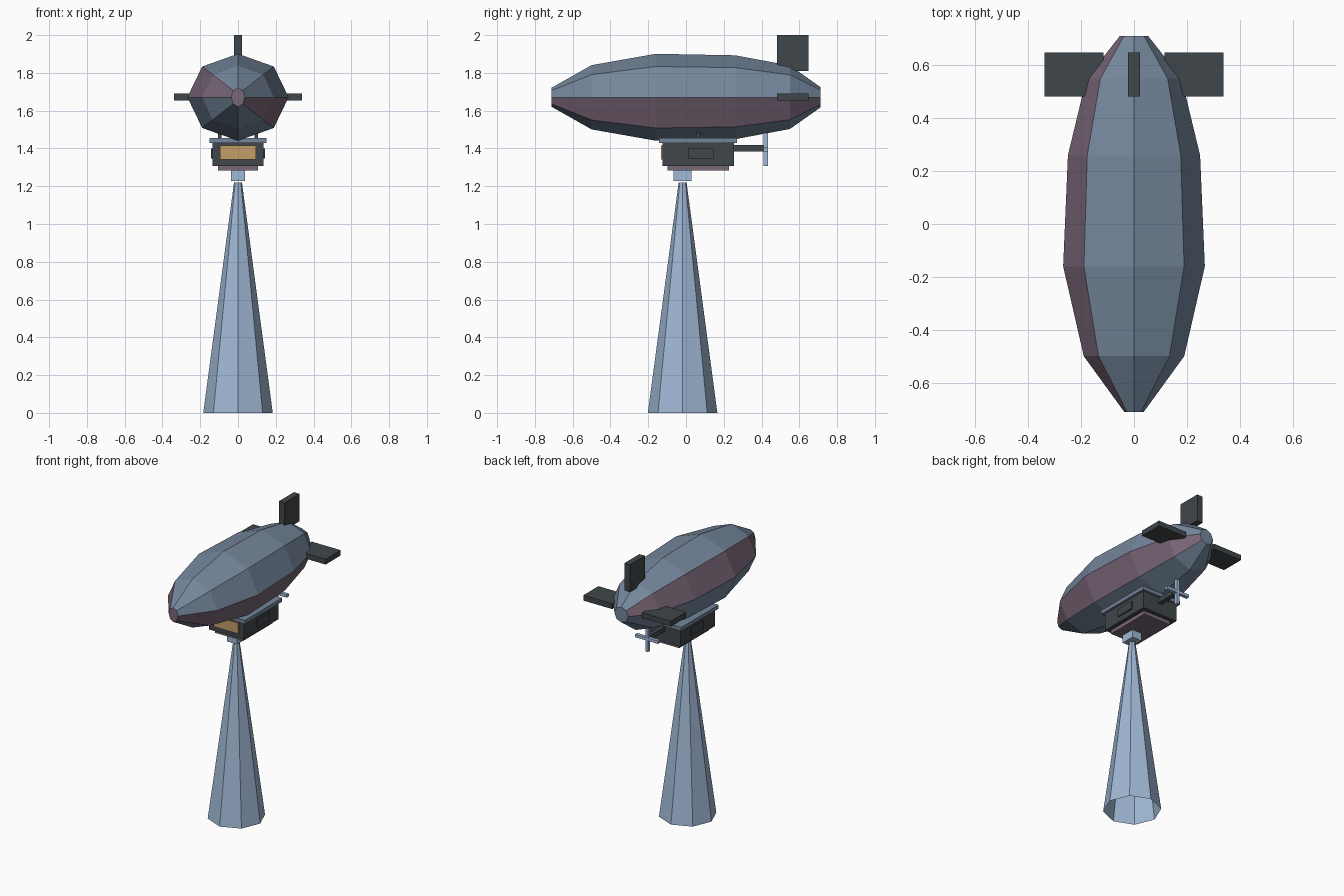
import bpy
import bmesh
from math import cos, sin, tau

cube = bpy.data.objects.get("Cube")
if cube:
    bpy.data.objects.remove(cube, do_unlink=True)


def material(name, rgb):
    mat = bpy.data.materials.new(name)
    mat.use_nodes = True
    color = (*rgb, 1.0)
    mat.diffuse_color = color
    mat.node_tree.nodes["Principled BSDF"].inputs["Base Color"].default_value = color
    return mat


slate = material("slate", (0.175, 0.24, 0.33))
plum = material("plum", (0.195, 0.135, 0.185))
charcoal = material("charcoal", (0.051, 0.061, 0.069))
pale_blue = material("pale blue", (0.35, 0.48, 0.66))
amber = material("amber", (0.56, 0.34, 0.14))


def finish(name, bm, *mats):
    mesh = bpy.data.meshes.new(name)
    bm.to_mesh(mesh)
    bm.free()
    for mat in mats:
        mesh.materials.append(mat)
    obj = bpy.data.objects.new(name, mesh)
    bpy.context.collection.objects.link(obj)
    return obj


def box(name, mat, xs, ys, zs):
    """Box spanning the given ranges on each axis."""
    bm = bmesh.new()
    bmesh.ops.create_cube(bm, size=1)
    for v in bm.verts:
        for axis, (low, high) in enumerate((xs, ys, zs)):
            v.co[axis] = high if v.co[axis] > 0 else low
    return finish(name, bm, mat)


def box_pair(name, mat, xs, ys, zs):
    """Matching boxes on the left (+x) and right (-x)."""
    box("left_" + name, mat, xs, ys, zs)
    box("right_" + name, mat, (-xs[1], -xs[0]), ys, zs)


# Balloon hull: eight-sided rings along y, given as (y, half width, half height)
SIDES, HULL_Z = 8, 1.671
profile = [(-0.712, 0.036, 0.05), (-0.5, 0.19, 0.17), (-0.16, 0.268, 0.23),
           (0.26, 0.25, 0.222), (0.55, 0.18, 0.168), (0.712, 0.053, 0.054)]
bm = bmesh.new()
rings = []
for y, rx, rz in profile:
    angles = [tau * k / SIDES for k in range(SIDES)]
    rings.append([bm.verts.new((rx * cos(a), y, HULL_Z + rz * sin(a))) for a in angles])
for front, back in zip(rings, rings[1:]):
    for k in range(SIDES):
        n = (k + 1) % SIDES
        face = bm.faces.new((front[k], front[n], back[n], back[k]))
        face.material_index = int(k % 4 == 3)   # two opposite plum gores
bm.faces.new(rings[0]).material_index = 1       # plum nose cap
bm.faces.new(rings[-1])
bmesh.ops.recalc_face_normals(bm, faces=bm.faces[:])
finish("balloon_hull", bm, slate, plum)

# Tail fins
FIN_Y = (0.482, 0.648)
box("top_fin", charcoal, (-0.022, 0.022), FIN_Y, (1.81, 2.0))
box_pair("fin", charcoal, (0.115, 0.338), FIN_Y, (1.655, 1.692))

# Gondola with roof, floor, windows and struts up to the hull
box("gondola_body", charcoal, (-0.135, 0.135), (-0.125, 0.255), (1.308, 1.43))
box("gondola_roof", slate, (-0.152, 0.152), (-0.142, 0.27), (1.428, 1.454))
box("gondola_floor", plum, (-0.107, 0.107), (-0.098, 0.228), (1.282, 1.309))
box("front_window", amber, (-0.095, 0.095), (-0.133, -0.124), (1.342, 1.416))
box_pair("side_window", charcoal, (0.134, 0.144), (0.01, 0.146), (1.346, 1.4))
box_pair("strut", charcoal, (0.087, 0.107), (0.054, 0.074), (1.45, 1.5))

# Propeller behind the gondola
PROP_Z, BLADE_Y = 1.395, (0.41, 0.434)
box("propeller_shaft", charcoal, (-0.016, 0.016), (0.25, 0.412), (1.385, 1.417))
box("upright_blade", pale_blue, (-0.01, 0.01), BLADE_Y, (PROP_Z - 0.088, PROP_Z + 0.088))
box("level_blade", pale_blue, (-0.088, 0.088), BLADE_Y, (PROP_Z - 0.01, PROP_Z + 0.01))

# Mooring block and tapered, open-bottomed stand
STAND_Y, STAND_TOP = -0.018, 1.22
box("mooring_block", pale_blue, (-0.038, 0.038), (STAND_Y - 0.048, STAND_Y + 0.048), (1.228, 1.284))
bpy.ops.mesh.primitive_cone_add(vertices=8, radius1=0.184, radius2=0.021, depth=STAND_TOP,
                                end_fill_type='NOTHING', location=(0, STAND_Y, STAND_TOP / 2))
stand = bpy.context.object
stand.name = "stand"
stand.data.materials.append(pale_blue)
